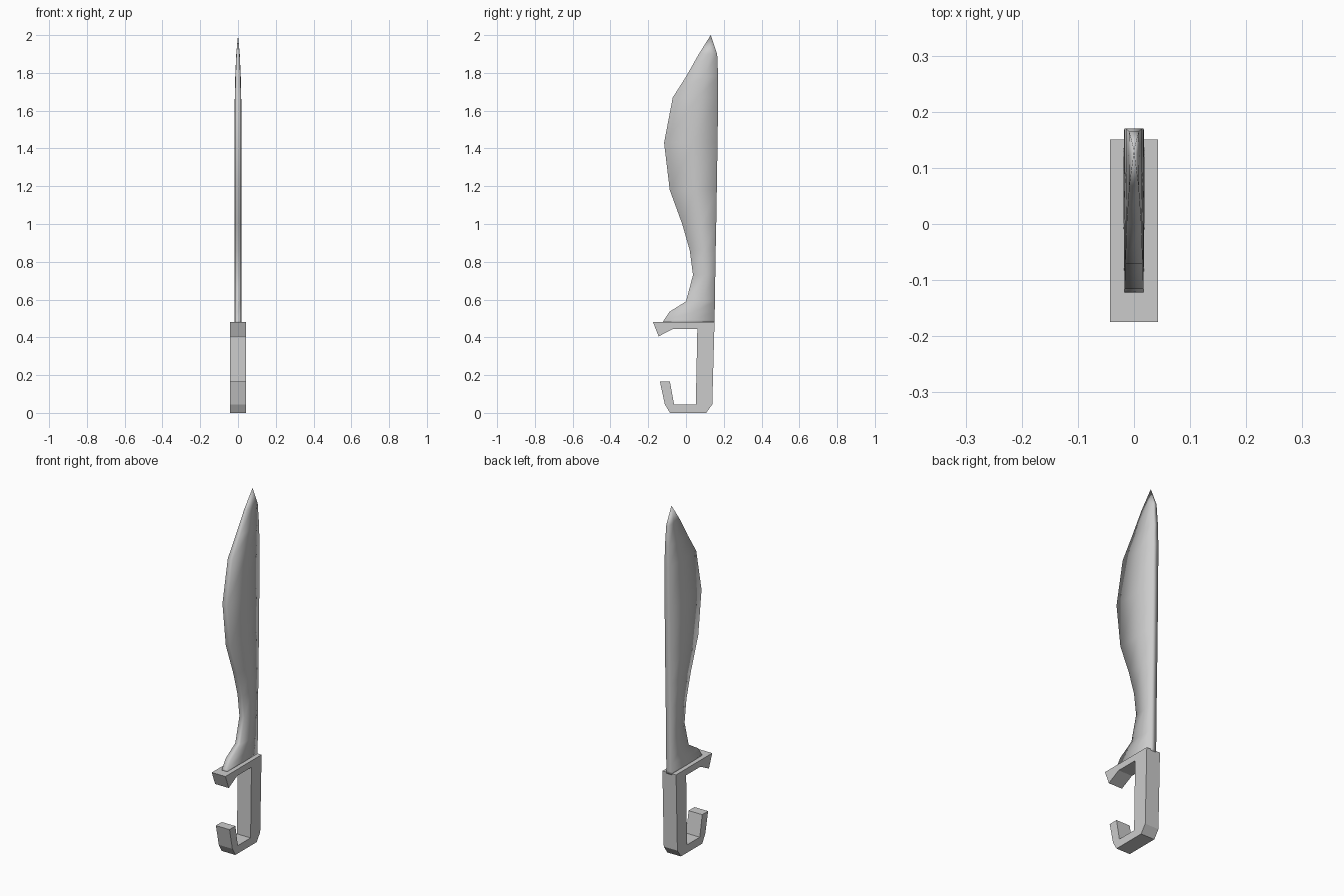
import bpy, bmesh

if "Cube" in bpy.data.objects:
    bpy.data.objects.remove(bpy.data.objects["Cube"])


def make_object(name, bm, smooth=False):
    bmesh.ops.recalc_face_normals(bm, faces=bm.faces[:])
    mesh = bpy.data.meshes.new(name)
    bm.to_mesh(mesh)
    bm.free()
    for p in mesh.polygons:
        p.use_smooth = smooth
    obj = bpy.data.objects.new(name, mesh)
    bpy.context.collection.objects.link(obj)
    return obj


# Handle: flat hooked profile (y, z) extruded across x
profile = [(-0.175, 0.482), (0.151, 0.482), (0.139, 0.045), (0.107, 0.0),
           (-0.085, 0.0), (-0.112, 0.045), (-0.138, 0.165), (-0.085, 0.165),
           (-0.063, 0.045), (0.052, 0.045), (0.06, 0.445), (-0.068, 0.445),
           (-0.145, 0.405)]
HALF = 0.043
bm = bmesh.new()
face = bm.faces.new([bm.verts.new((-HALF, y, z)) for y, z in profile])
ext = bmesh.ops.extrude_face_region(bm, geom=[face])
bmesh.ops.translate(bm, vec=(2 * HALF, 0, 0),
                    verts=[v for v in ext["geom"] if isinstance(v, bmesh.types.BMVert)])
make_object("handle", bm)

# Blade: stacked sections (z, front edge y, back y, half thickness)
sections = [(0.475, -0.125, 0.151, 0.018), (0.49, -0.118, 0.151, 0.018),
            (0.535, -0.088, 0.152, 0.018), (0.59, 0.0, 0.153, 0.018),
            (0.73, 0.037, 0.155, 0.018), (0.86, 0.02, 0.157, 0.018),
            (1.0, -0.02, 0.16, 0.018), (1.18, -0.086, 0.163, 0.018),
            (1.43, -0.116, 0.167, 0.018), (1.67, -0.07, 0.17, 0.0165),
            (1.78, 0.0, 0.17, 0.014), (1.9, 0.068, 0.165, 0.009)]
bm = bmesh.new()
rings = []
for z, front, back, t in sections:
    mid = front + (back - front) * 0.55
    side = [(0.94 * t, front), (1.04 * t, mid), (t, back)]
    outline = side + [(-x, y) for x, y in reversed(side)]
    rings.append([bm.verts.new((x, y, z)) for x, y in outline])
for a, b in zip(rings, rings[1:]):
    for i in range(6):
        j = (i + 1) % 6
        bm.faces.new((a[i], a[j], b[j], b[i]))

# Blade point and hidden base cap
tip = bm.verts.new((0, 0.131, 2.0))
for i in range(6):
    bm.faces.new((rings[-1][i], rings[-1][(i + 1) % 6], tip))
bm.faces.new(rings[0])
make_object("blade", bm, smooth=True)
